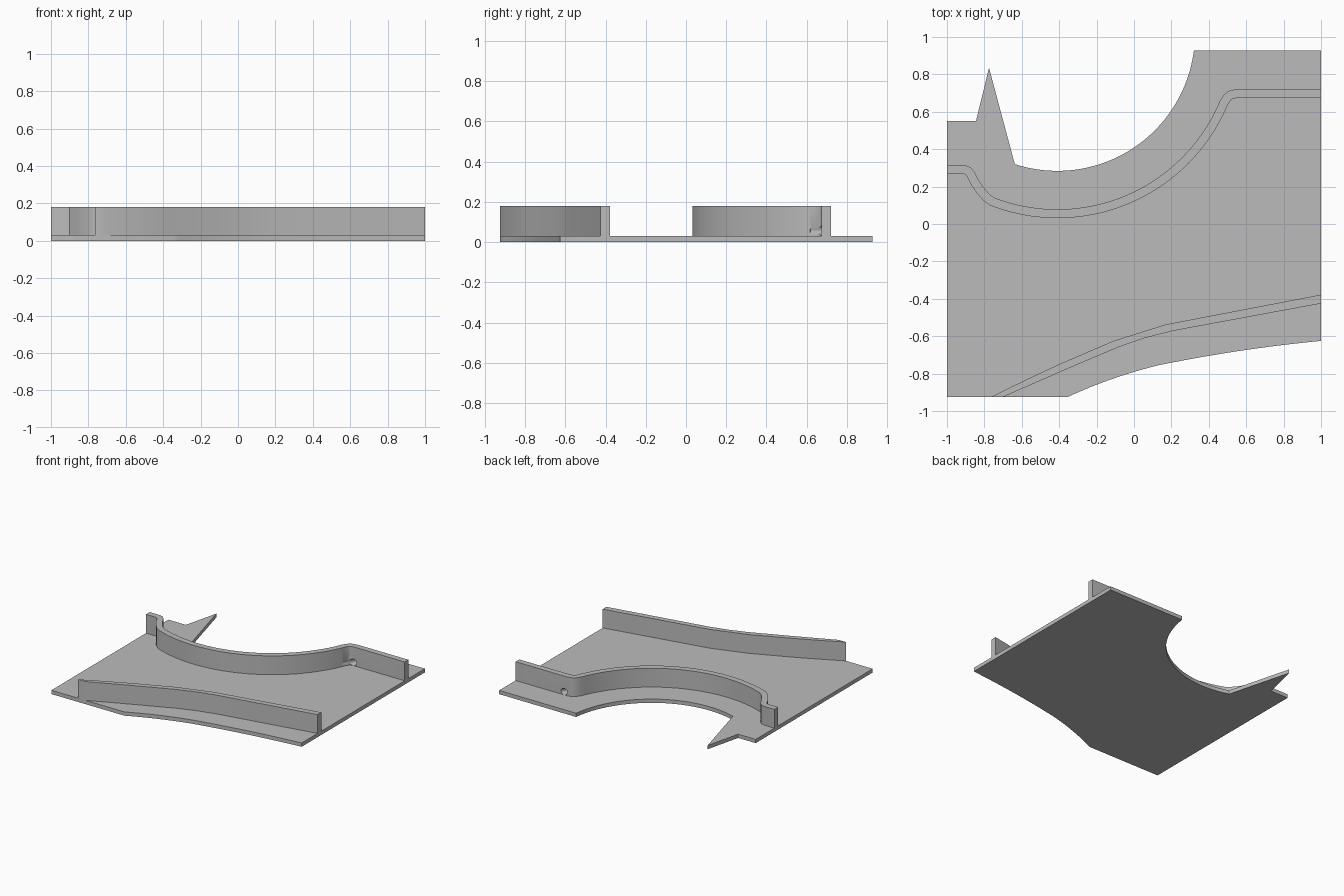
import bpy, bmesh, math
from mathutils import Vector

if "Cube" in bpy.data.objects:
    bpy.data.objects.remove(bpy.data.objects["Cube"], do_unlink=True)

PLATE_TOP, WALL_TOP = 0.03, 0.18
CENTRE = Vector((-0.41, 1.02))

grey = bpy.data.materials.new("plain grey")
grey.use_nodes = True
grey.diffuse_color = (0.5, 0.5, 0.5, 1)
grey.node_tree.nodes["Principled BSDF"].inputs["Base Color"].default_value = (0.5, 0.5, 0.5, 1)


def arc(radius, start, end, steps):
    """Points on a circle about the shared centre, angles in degrees."""
    angles = [math.radians(start + (end - start) * i / steps) for i in range(steps + 1)]
    return [CENTRE + radius * Vector((math.cos(a), math.sin(a))) for a in angles]


def bow(a, b, bulge, steps=10):
    """Shallow bowed line from a to b."""
    a, b = Vector(a), Vector(b)
    side = Vector((a.y - b.y, b.x - a.x)).normalized()
    ts = [i / steps for i in range(steps + 1)]
    return [a.lerp(b, t) + side * bulge * 4 * t * (1 - t) for t in ts]


def ribbon(path, width):
    """Closed outline of constant width around an open path."""
    pts = [Vector(p) for p in path]
    left, right = [], []
    for i, p in enumerate(pts):
        d0 = (p - pts[max(i - 1, 0)]).normalized()
        d1 = (pts[min(i + 1, len(pts) - 1)] - p).normalized()
        d = (d0 + d1).normalized()
        n = Vector((-d.y, d.x)) * width / 2
        left.append(p + n)
        right.append(p - n)
    return left + right[::-1]


def extrude(name, outline, z0, z1):
    bm = bmesh.new()
    face = bm.faces.new([bm.verts.new((p[0], p[1], z0)) for p in outline])
    top = bmesh.ops.extrude_face_region(bm, geom=[face])["geom"]
    verts = [v for v in top if isinstance(v, bmesh.types.BMVert)]
    bmesh.ops.translate(bm, vec=(0, 0, z1 - z0), verts=verts)
    bmesh.ops.recalc_face_normals(bm, faces=bm.faces)
    mesh = bpy.data.meshes.new(name)
    bm.to_mesh(mesh)
    bm.free()
    mesh.materials.append(grey)
    obj = bpy.data.objects.new(name, mesh)
    bpy.context.collection.objects.link(obj)
    return obj


# Base plate with round bay, spike and bowed front edge
plate_outline = [(-1, -0.925)]
plate_outline += bow((-0.355, -0.925), (0.123, -0.757), 0.012)
plate_outline += bow((0.123, -0.757), (1, -0.625), 0.012)[1:]
plate_outline += [(1, 0.927)]
plate_outline += arc(0.736, -7.2, -108, 48)
plate_outline += [(-0.775, 0.835), (-0.845, 0.55), (-1, 0.55)]
plate = extrude("base_plate", plate_outline, 0, PLATE_TOP)

# Curved back wall: straight ends, eased corners, long arc
back_path = [(-1, 0.292), (-0.91, 0.292), (-0.888, 0.284), (-0.872, 0.265),
             (-0.85, 0.22), (-0.82, 0.178), (-0.79, 0.143)]
back_path += arc(0.965, -111.3, -22.5, 48)
back_path += [(0.5, 0.678), (0.517, 0.69), (0.545, 0.697), (1, 0.697)]
back_wall = extrude("back_wall", ribbon(back_path, 0.047), PLATE_TOP, WALL_TOP)

# Slanted front wall, cut flush with the plate's front edge
inner = bow((-0.765, -0.925), (-0.4, -0.75), 0.002, 4)
inner += [(-0.11, -0.625), (0.17, -0.537), (1, -0.378)]
outer = [(1, -0.425), (0.2, -0.573), (0.05, -0.612), (-0.08, -0.657), (-0.37, -0.78), (-0.7, -0.925)]
front_wall = extrude("front_wall", inner + outer, PLATE_TOP, WALL_TOP)

# Small drain hole through the back wall
bpy.ops.mesh.primitive_cylinder_add(vertices=24, radius=0.025, depth=0.2,
                                    location=(0.558, 0.695, 0.056),
                                    rotation=(math.pi / 2, 0, math.radians(-28)))
cutter = bpy.context.object
cutter.name = "drain_hole_cutter"
cutter.data.materials.append(grey)
hole = back_wall.modifiers.new("drain_hole", "BOOLEAN")
hole.operation, hole.solver, hole.object = "DIFFERENCE", "EXACT", cutter
bpy.context.view_layer.objects.active = back_wall
bpy.ops.object.modifier_apply(modifier=hole.name)
bpy.data.objects.remove(cutter, do_unlink=True)

# Smooth curved sides, crisp edges
bpy.ops.object.select_all(action="DESELECT")
for obj in (plate, back_wall, front_wall):
    obj.select_set(True)
bpy.ops.object.shade_smooth_by_angle(angle=math.radians(30))
